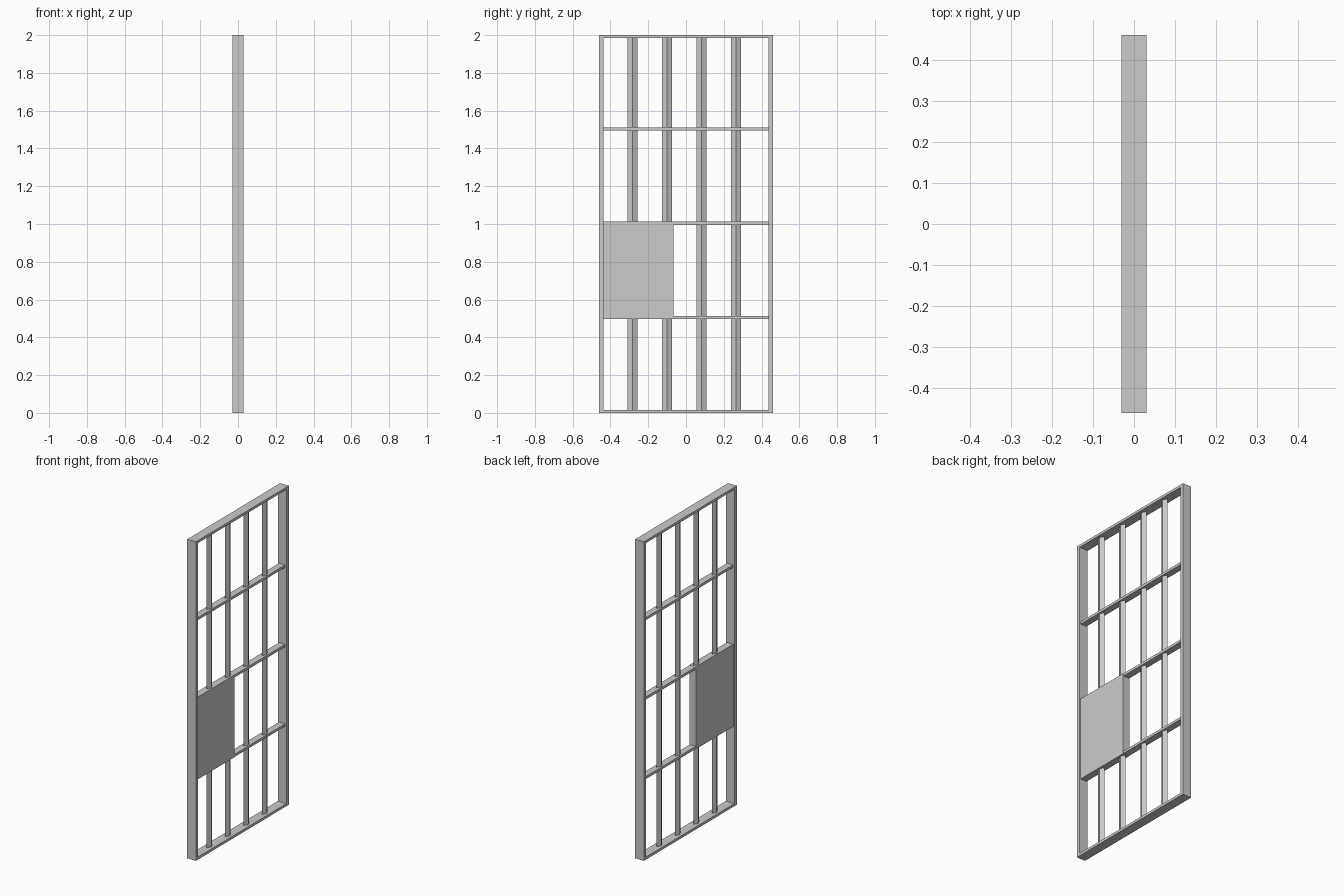
import bpy, bmesh

if "Cube" in bpy.data.objects:
    bpy.data.objects.remove(bpy.data.objects["Cube"])


def prism(name, outline, z0, z1):
    """Vertical prism from an xy outline."""
    bm = bmesh.new()
    face = bm.faces.new([bm.verts.new((x, y, z0)) for x, y in outline])
    top = bmesh.ops.extrude_face_region(bm, geom=[face])["geom"]
    bmesh.ops.translate(bm, vec=(0, 0, z1 - z0),
                        verts=[v for v in top if isinstance(v, bmesh.types.BMVert)])
    bmesh.ops.recalc_face_normals(bm, faces=bm.faces)
    mesh = bpy.data.meshes.new(name)
    bm.to_mesh(mesh)
    bm.free()
    ob = bpy.data.objects.new(name, mesh)
    bpy.context.collection.objects.link(ob)
    return ob


def box(name, half_x, y0, y1, z0, z1):
    outline = [(-half_x, y0), (half_x, y0), (half_x, y1), (-half_x, y1)]
    return prism(name, outline, z0, z1)


W, H, D = 0.46, 2.0, 0.03      # half width, height, half depth
SIDE, RAIL = 0.023, 0.016      # frame member thicknesses
inner = W - SIDE

# Outer frame
box("frame_post_left", D, -W, -inner, 0, H)
box("frame_post_right", D, inner, W, 0, H)
box("frame_rail_bottom", D, -inner, inner, 0, RAIL)
box("frame_rail_top", D, -inner, inner, H - RAIL, H)

# Horizontal cross slats
for i, z in enumerate((0.506, 1.004, 1.502)):
    box(f"cross_slat_{i + 1}", 0.021, -inner, inner, z - 0.008, z + 0.008)

# Vertical bars with a flattened diamond section
for i in range(4):
    y = -0.283 + i * 0.1825
    prism(f"vertical_bar_{i + 1}",
          [(-0.015, y), (0, y - 0.0275), (0.015, y), (0, y + 0.0275)],
          RAIL, H - RAIL)

# Lock box filling the lower left openings
box("lock_box", 0.022, -inner, -0.067, 0.497, 1.013)
